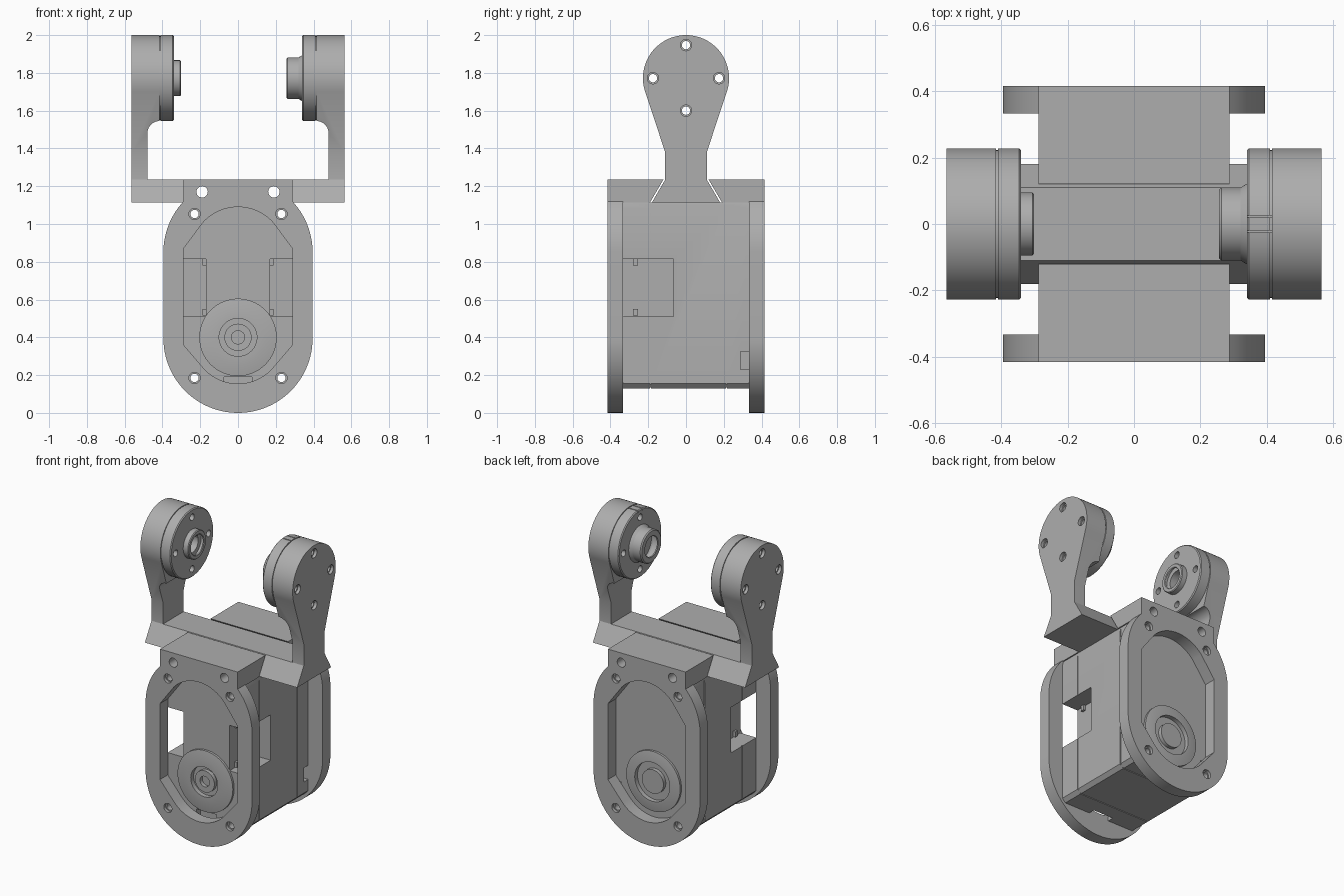
import bpy, bmesh, math
from mathutils import Vector

if "Cube" in bpy.data.objects:
    bpy.data.objects.remove(bpy.data.objects["Cube"])

grey = bpy.data.materials.new("grey_plastic")
grey.diffuse_color = (0.42, 0.42, 0.42, 1)
grey.use_nodes = True
grey.node_tree.nodes["Principled BSDF"].inputs["Base Color"].default_value = grey.diffuse_color


def make(name, bm):
    bmesh.ops.recalc_face_normals(bm, faces=bm.faces)
    me = bpy.data.meshes.new(name)
    bm.to_mesh(me)
    bm.free()
    me.materials.append(grey)
    ob = bpy.data.objects.new(name, me)
    bpy.context.collection.objects.link(ob)
    return ob


def place(axis, u, v, w):
    # u, v lie in the profile plane, w runs along the axis
    return Vector((u, w, v)) if axis == 'y' else Vector((w, u, v))


def prism(name, pts, axis, a, b):
    bm = bmesh.new()
    lo = [bm.verts.new(place(axis, u, v, a)) for u, v in pts]
    hi = [bm.verts.new(place(axis, u, v, b)) for u, v in pts]
    n = len(pts)
    bm.faces.new(lo)
    bm.faces.new(hi[::-1])
    for i in range(n):
        j = (i + 1) % n
        bm.faces.new((lo[i], hi[i], hi[j], lo[j]))
    return make(name, bm)


def box(name, x0, x1, y0, y1, z0, z1):
    return prism(name, [(x0, z0), (x1, z0), (x1, z1), (x0, z1)], 'y', y0, y1)


def arc(cu, cv, r, a0, a1, n):
    return [(cu + r * math.cos(math.radians(a0 + (a1 - a0) * i / n)),
             cv + r * math.sin(math.radians(a0 + (a1 - a0) * i / n))) for i in range(n + 1)]


def rod(u, v, r, axis, a, b, n=32):
    return prism("cutter", arc(u, v, r, 0, 360, n)[:-1], axis, a, b)


def lathe(name, prof, axis, cv, base, s, n=64):
    # prof holds (radius, offset outward from base)
    bm = bmesh.new()
    rings = []
    for r, d in prof:
        w = base + s * d
        if r == 0:
            rings.append([bm.verts.new(place(axis, 0, cv, w))] * n)
        else:
            rings.append([bm.verts.new(place(axis, u, v, w)) for u, v in arc(0, cv, r, 0, 360, n)[:-1]])
    for p, q in zip(rings, rings[1:]):
        for i in range(n):
            j = (i + 1) % n
            vs = list(dict.fromkeys((p[i], p[j], q[j], q[i])))
            bm.faces.new(vs)
    if prof[0][0] > 0:
        bm.faces.new(rings[0])
    return make(name, bm)


def cut(ob, *cutters):
    for c in cutters:
        m = ob.modifiers.new("cut", 'BOOLEAN')
        m.operation, m.solver, m.object = 'DIFFERENCE', 'EXACT', c
        dg = bpy.context.evaluated_depsgraph_get()
        me = bpy.data.meshes.new_from_object(ob.evaluated_get(dg))
        ob.modifiers.clear()
        ob.data = me
        bpy.data.objects.remove(c)


SIDES = (-1, 1)
SCREWS = [(x, z) for x in (-.23, .23) for z in (.185, 1.053)]

# motor case with small bottom and top bevels
case = prism("motor_case", [(-.265, .13), (.265, .13), (.288, .155), (.288, 1.085), (.28, 1.115),
                            (-.28, 1.115), (-.288, 1.085), (-.288, .155)], 'y', -.333, .333)
# side pockets, rear side notches and case seams
for s in SIDES:
    cut(case, box("c", *sorted((s * .17, s * .4)), -.4, -.065, .51, .815),
        box("c", *sorted((s * .25, s * .4)), .288, .4, .23, .325))
    for y in (-.187, .215):
        cut(case, box("c", *sorted((s * .283, s * .4)), y - .003, y + .003, .1, 1.2))
cut(case, box("c", -.075, .075, -.4, -.29, .1, .19))
for y in (-.187, .215):
    cut(case, box("c", -.4, .4, y - .003, y + .003, .1, .135))
# screw bores and shaft recesses
for x, z in SCREWS:
    cut(case, rod(x, z, .022, 'y', -.5, .5))
cut(case, rod(0, .4, .101, 'y', -.5, -.30, 64), rod(0, .4, .131, 'y', .27, .5, 64))

# clips inside the side pockets
for s in SIDES:
    for z in (.515, .78):
        box("pocket_clip", *sorted((s * .165, s * .187)), -.28, -.255, z, z + .035)

# front and rear motor hubs
lathe("front_hub", [(.205, -.005), (.205, .015), (.145, .025), (.10, .025), (.10, -.03), (.072, -.03),
                    (.072, .02), (.035, .02), (.035, -.02), (0, -.02)], 'y', .4, -.333, -1)
lathe("rear_hub", [(.2, -.005), (.2, .015), (.145, .025), (.13, .025), (.13, -.06), (.08, -.06),
                   (.08, .02), (0, .02)], 'y', .4, .333, 1)

# end plates with a rounded opening, and top clamp blocks
outline = arc(0, .395, .395, 180, 360, 48) + arc(0, .85, .395, 0, 43.2, 14) + arc(0, .85, .395, 136.8, 180, 14)
opening = arc(0, .4, .245, 222, 318, 24) + [(.288, .36), (.288, .87)] + arc(0, .84, .25, 42, 138, 24) \
    + [(-.288, .87), (-.288, .36)]
for s, label in ((-1, "front"), (1, "rear")):
    plate = prism(label + "_plate", outline, 'y', *sorted((s * .333, s * .415)))
    cut(plate, prism("c", opening, 'y', *sorted((s * .3, s * .45))))
    for x, z in SCREWS:
        cut(plate, rod(x, z, .022, 'y', *sorted((s * .3, s * .5))),
            rod(x, z, .03, 'y', *sorted((s * .395, s * .5))))
    block = prism(label + "_clamp_block", [(s * .415, 1.115), (s * .415, 1.235), (s * .12, 1.235),
                                           (s * .19, 1.115)], 'x', -.288, .288)
    for x in (-.19, .19):
        cut(block, rod(x, 1.17, .03, 'y', -.6, .6))

# dovetail crossbar between the arms
bar = prism("yoke_crossbar", [(-.18, 1.115), (.18, 1.115), (.11, 1.235), (-.11, 1.235)], 'x', -.416, .416)
for x in (-.19, .19):
    cut(bar, rod(x, 1.17, .03, 'y', -.6, .6))

# upright arms with horn discs and bosses
CZ, R = 1.772, .228
arm_profile = [(-.18, 1.115), (.18, 1.115), (.11, 1.235), (.11, 1.38)] + arc(0, CZ, R, -18, 198, 56) \
    + [(-.11, 1.38), (-.11, 1.235)]
bolts = [(0, CZ + .175), (0, CZ - .172), (.175, CZ), (-.175, CZ)]
for s, label in ((-1, "left"), (1, "right")):
    arm = prism(label + "_arm", arm_profile, 'x', *sorted((s * .416, s * .565)))
    relief = [(.3, 1.235), (.48, 1.235)] + arc(.415, 1.48, .065, 0, 90, 10) + [(.3, 1.545)]
    cut(arm, prism("c", [(s * u, v) for u, v in relief], 'y', -.4, .4))
    # horn disc with a narrow seam against the arm
    disc = lathe(label + "_horn_disc", [(.222, 0), (.222, .006), (R, .006), (R, .070), (.222, .076), (0, .076),
                                        ], 'x', CZ, s * .416, -s)
    # blind socket in the disc
    cut(disc, rod(0, CZ, .064, 'x', *sorted((s * .3, s * .40)), 48))
    for y, z in bolts:
        cut(arm, rod(y, z, .022, 'x', *sorted((s * .3, s * .7))),
            rod(y, z, .03, 'x', *sorted((s * .545, s * .7))))
        cut(disc, rod(y, z, .022, 'x', *sorted((s * .3, s * .7))))
    if s > 0:
        # two index grooves on top of the right disc
        for y in (-.023, .023):
            cut(disc, box("c", .33, .42, y - .003, y + .003, 1.985, 2.1))
        boss = [(.065, 0), (.122, 0), (.115, .012), (.110, .02), (.110, .078), (.103, .085), (.07, .085), (.065, .08)]
    else:
        boss = [(.065, 0), (.095, 0), (.095, .035), (.09, .04), (.07, .04), (.065, .035)]
    # ring boss, open through its centre
    ring = lathe(label + "_ring_boss", boss, 'x', CZ, s * .341, -s)
    cut(ring, rod(0, CZ, .064, 'x', *sorted((s * .2, s * .4)), 64))

# smooth the round surfaces, keep hard edges
for ob in bpy.context.scene.objects:
    ob.select_set(True)
    bpy.context.view_layer.objects.active = ob
bpy.ops.object.shade_smooth_by_angle(angle=math.radians(25))
